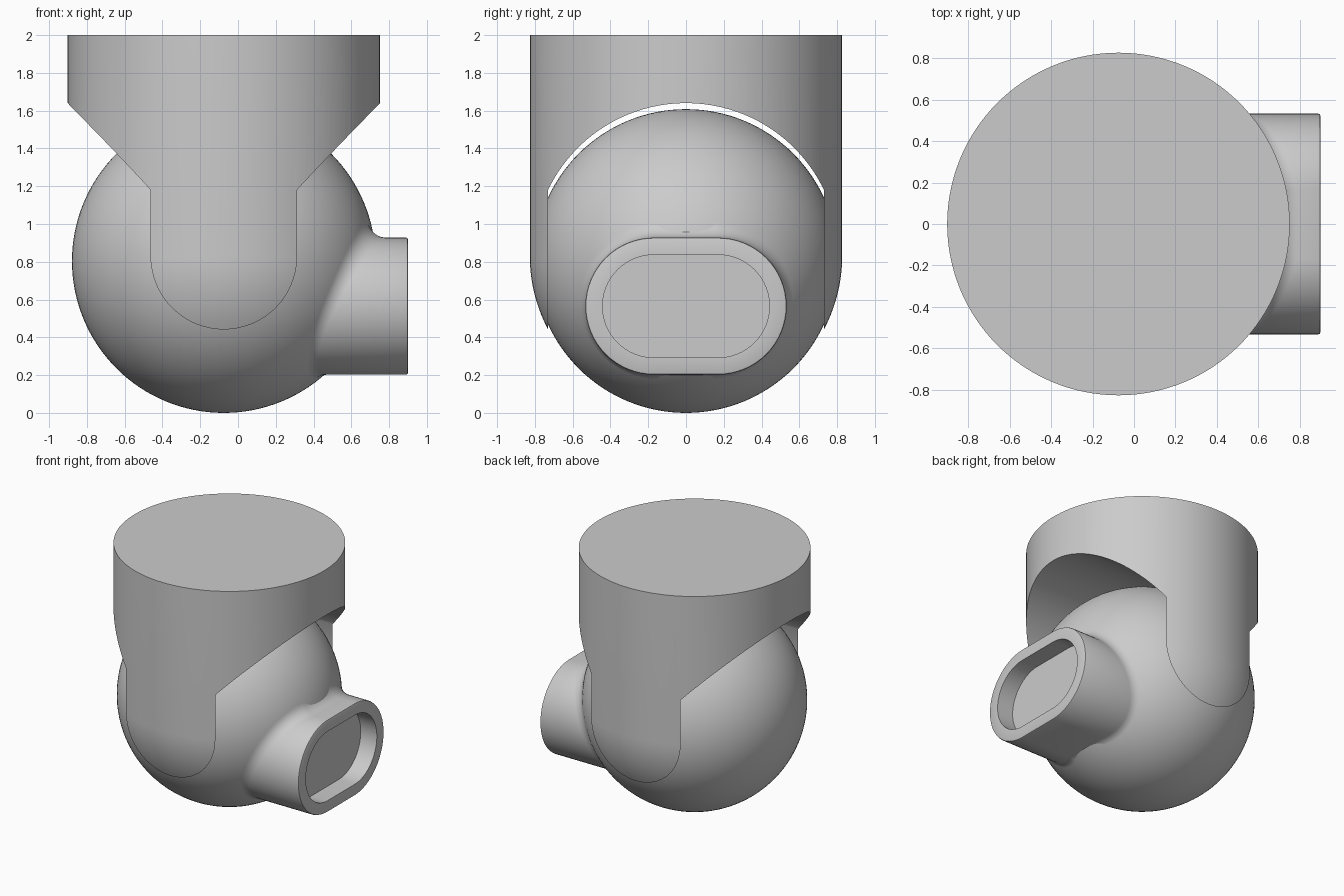
import bpy, bmesh
from math import sin, cos, pi, sqrt, asin, radians
from mathutils import Vector

if "Cube" in bpy.data.objects:
    bpy.data.objects.remove(bpy.data.objects["Cube"], do_unlink=True)

grey = bpy.data.materials.new("light grey")
grey.use_nodes = True
grey.diffuse_color = (0.6, 0.6, 0.6, 1)
grey.node_tree.nodes["Principled BSDF"].inputs["Base Color"].default_value = (0.6, 0.6, 0.6, 1)

AXIS_X = -0.075
BALL_R = 0.804
BALL_C = Vector((AXIS_X, 0, BALL_R))
FORK_R, FORK_Z = 0.827, 0.83       # outer radius and pivot height of the fork
SLOT_R, SLOT_Y = 0.81, 0.73        # socket radius and half gap between arms


def finish(name, bm, smooth=True):
    bmesh.ops.recalc_face_normals(bm, faces=bm.faces)
    mesh = bpy.data.meshes.new(name)
    bm.to_mesh(mesh)
    bm.free()
    mesh.materials.append(grey)
    ob = bpy.data.objects.new(name, mesh)
    bpy.context.collection.objects.link(ob)
    if smooth:
        shade(ob)
    return ob


def activate(ob):
    bpy.ops.object.select_all(action='DESELECT')
    ob.select_set(True)
    bpy.context.view_layer.objects.active = ob


def shade(ob):
    activate(ob)
    bpy.ops.object.shade_smooth_by_angle(angle=radians(30))


def loft(rings):
    """Skin equal closed rings and cap both ends."""
    bm = bmesh.new()
    loops = [[bm.verts.new(p) for p in ring] for ring in rings]
    n = len(rings[0])
    for a, b in zip(loops, loops[1:]):
        for i in range(n):
            j = (i + 1) % n
            bm.faces.new((a[i], a[j], b[j], b[i]))
    bm.faces.new(loops[0])
    bm.faces.new(loops[-1])
    return bm


# Ball
bm = bmesh.new()
bmesh.ops.create_uvsphere(bm, u_segments=96, v_segments=64, radius=BALL_R)
bmesh.ops.translate(bm, vec=BALL_C, verts=bm.verts)
finish("ball", bm)

# Fork: round-bottomed cylinder with a domed slot cut through along x
profile = [(FORK_R * sin(t), FORK_Z - FORK_R * cos(t))
           for t in [pi / 2 * k / 32 for k in range(1, 33)]] + [(FORK_R, 2)]
SEG = 128
rings = [[(AXIS_X + r * cos(2 * pi * i / SEG), r * sin(2 * pi * i / SEG), z)
          for i in range(SEG)] for r, z in profile]
fork = finish("fork", loft(rings), smooth=False)

half = asin(SLOT_Y / SLOT_R)
arch = [(SLOT_R * sin(a), FORK_Z + SLOT_R * cos(a))
        for a in [half * (k / 32 - 1) for k in range(65)]]
arch += [(SLOT_Y, -1), (-SLOT_Y, -1)]
cutter = finish("slot_cutter", loft([[(x, y, z) for y, z in arch] for x in (-2, 2)]), smooth=False)
cutter.hide_render = True

cut = fork.modifiers.new("slot", 'BOOLEAN')
cut.operation, cut.solver, cut.object = 'DIFFERENCE', 'EXACT', cutter
activate(fork)
bpy.ops.object.modifier_apply(modifier=cut.name)
bpy.data.objects.remove(cutter, do_unlink=True)
shade(fork)

# Port: stadium tube blended into the ball with a rolling fillet
PORT_Z, STRAIGHT, OUTER, INNER = 0.565, 0.17, 0.363, 0.272
TIP, FLOOR, FILLET, EDGE = 0.9, 0.76, 0.1, 0.01


def stadium():
    """Yield arc centre and outward normal around the outline."""
    for side in (1, -1):
        for k in range(33):
            a = side * pi / 2 - pi * k / 32
            yield Vector((0, side * STRAIGHT, PORT_Z)), Vector((0, side * abs(cos(a)), sin(a)))


outline = list(stadium())


def section(x, radius):
    return [c + n * radius + Vector((x, 0, 0)) for c, n in outline]


def fillet_rings(steps=10):
    columns = []
    for c, n in outline:
        p = c + n * (OUTER + FILLET)
        d = p - BALL_C
        p.x = AXIS_X + sqrt((BALL_R + FILLET) ** 2 - d.y ** 2 - d.z ** 2)
        to_ball, to_wall = (BALL_C - p).normalized(), -n
        angle = to_ball.angle(to_wall)
        columns.append([p + FILLET * (to_ball * sin(angle * (1 - t)) + to_wall * sin(angle * t)) / sin(angle)
                        for t in [k / steps for k in range(steps + 1)]])
    return [list(ring) for ring in zip(*columns)]


rings = fillet_rings() + [
    section(TIP - EDGE, OUTER), section(TIP - EDGE * 0.3, OUTER - EDGE * 0.3),
    section(TIP, OUTER - EDGE), section(TIP, INNER), section(FLOOR, INNER)]
bm = loft(rings)
bm.faces.ensure_lookup_table()
bmesh.ops.delete(bm, geom=[bm.faces[-2]], context='FACES_ONLY')  # open end inside the ball
finish("port", bm)
